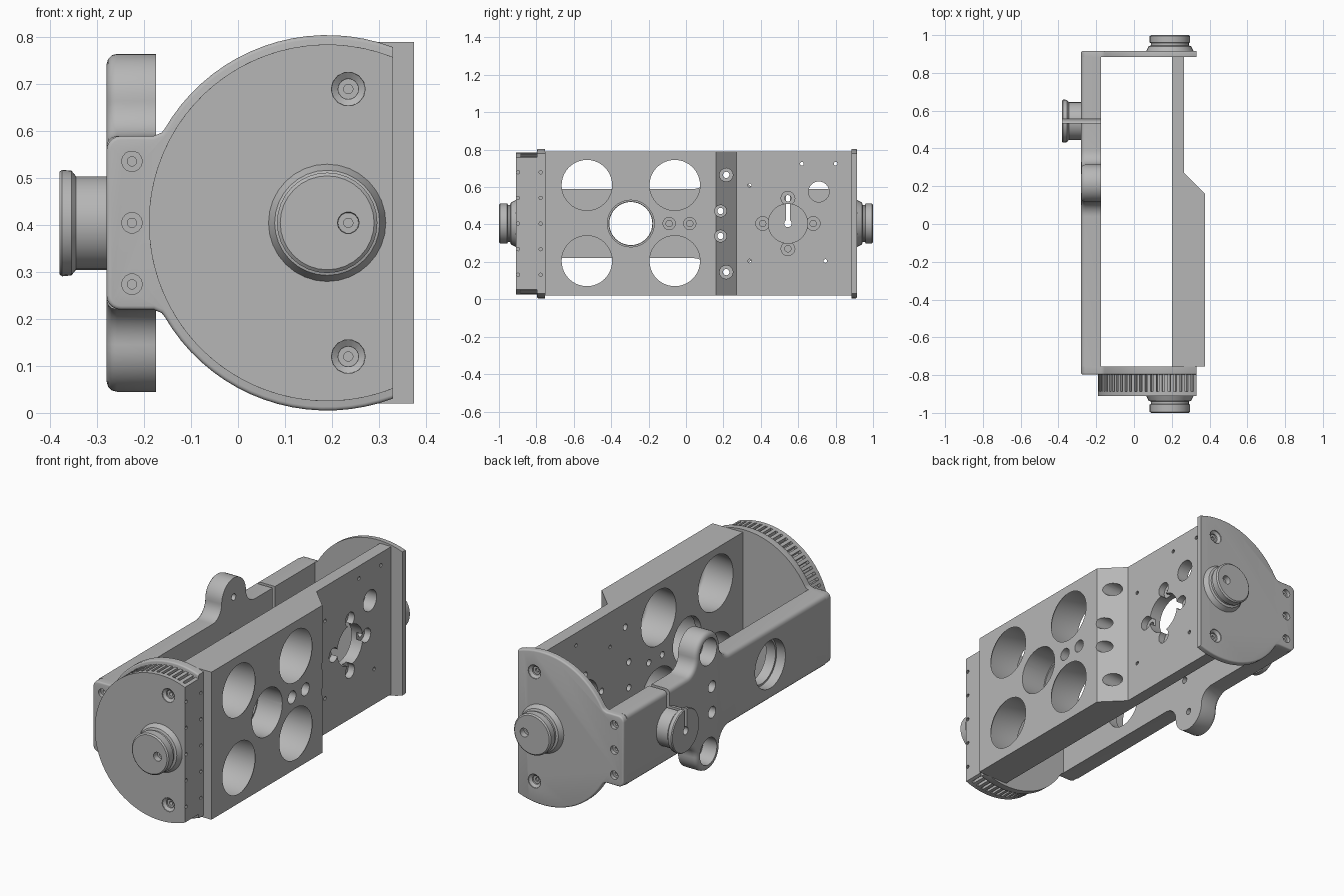
import bpy, bmesh, math
from mathutils import Vector

if "Cube" in bpy.data.objects:
    bpy.data.objects.remove(bpy.data.objects["Cube"], do_unlink=True)

grey = bpy.data.materials.new("machined grey")
grey.use_nodes = True
grey.diffuse_color = (0.47, 0.47, 0.47, 1)
grey.node_tree.nodes["Principled BSDF"].inputs["Base Color"].default_value = grey.diffuse_color

MID = 0.405      # height of the symmetry plane
HUB_X = 0.19     # centre of the round end plates
FLAT_X = 0.33    # flat side of the round end plates


def make(name, bm):
    bmesh.ops.recalc_face_normals(bm, faces=bm.faces)
    mesh = bpy.data.meshes.new(name)
    bm.to_mesh(mesh)
    bm.free()
    mesh.materials.append(grey)
    obj = bpy.data.objects.new(name, mesh)
    bpy.context.collection.objects.link(obj)
    return obj


def activate(obj):
    bpy.ops.object.select_all(action='DESELECT')
    obj.select_set(True)
    bpy.context.view_layer.objects.active = obj


def prism(name, pts, axis, outer, inner, bevel=0, skip=None):
    """Extrude an outline along an axis, optionally rounding the outer rim."""
    bm = bmesh.new()

    def at(p, v):
        c = list(p)
        c.insert(axis, v)
        return c
    face = bm.faces.new([bm.verts.new(at(p, outer)) for p in pts])
    rim = [e for e in face.edges if not (skip and skip(e))]
    new = bmesh.ops.extrude_face_region(bm, geom=[face], use_keep_orig=True)["geom"]
    shift = at((0, 0), inner - outer)
    bmesh.ops.translate(bm, verts=[g for g in new if isinstance(g, bmesh.types.BMVert)], vec=shift)
    bmesh.ops.recalc_face_normals(bm, faces=bm.faces)
    if bevel:
        bmesh.ops.bevel(bm, geom=rim, offset=bevel, segments=3, profile=0.5, affect='EDGES')
    return make(name, bm)


def lathe(bm, profile, origin, axis, seg=24):
    """Add a closed turned solid; profile holds (distance along axis, radius)."""
    rot = Vector((0, 0, 1)).rotation_difference(Vector(axis)).to_matrix()
    rings = []
    for t, r in profile:
        ring = []
        for i in range(seg):
            a = math.tau * i / seg
            ring.append(bm.verts.new(Vector(origin) + rot @ Vector((r * math.cos(a), r * math.sin(a), t))))
        rings.append(ring)
    for p, q in zip(rings, rings[1:]):
        for i in range(seg):
            j = (i + 1) % seg
            bm.faces.new((p[i], p[j], q[j], q[i]))
    bm.faces.new(rings[0][::-1])
    bm.faces.new(rings[-1])


def cut(targets, bm):
    """Subtract the solids in bm from every target."""
    cutter = make("cutter", bm)
    cutter.hide_render = True
    for obj in targets:
        activate(obj)
        mod = obj.modifiers.new("cut", 'BOOLEAN')
        mod.operation, mod.solver, mod.object = 'DIFFERENCE', 'EXACT', cutter
        mod.use_self = True
        bpy.ops.object.modifier_apply(modifier=mod.name)
    bpy.data.objects.remove(cutter, do_unlink=True)


def arc(cx, cy, r, a0, a1, n):
    angles = [math.radians(a0 + (a1 - a0) * i / n) for i in range(n + 1)]
    return [(cx + r * math.cos(a), cy + r * math.sin(a)) for a in angles]


def mirrored(half):
    """Close an upper half outline with its reflection below the middle."""
    return half + [(u, 2 * MID - v) for u, v in reversed(half)]


def bore(depth, r_big, r_small, through):
    return [(-0.02, r_big), (depth, r_big), (depth, r_small), (through, r_small)]


# Thick side plate with a stepped outline
side = prism("side_plate", [(0.2, -0.755), (0.375, -0.755), (0.375, 0.16), (0.265, 0.27),
                            (0.265, 0.885), (0.2, 0.885)], 2, 0.02, 0.79)
holes = bmesh.new()
for y in (-0.53, -0.06):
    for z in (0.61, 0.205):
        flare = [(0.02 * math.sin(a), 0.157 - 0.02 * math.cos(a)) for a in (1.57, 1.05, 0.52, 0)]
        rounded = [(-0.02, 0.158)] + [(0.02 - t, 0.155 - (r - 0.137)) for t, r in flare] + [(0.3, 0.135)]
        lathe(holes, rounded, (0.375, y, z), (-1, 0, 0), 40)
lathe(holes, bore(0.14, 0.125, 0.117, 0.3), (0.375, -0.295, MID), (-1, 0, 0), 40)
for y in (-0.09, 0.02):
    lathe(holes, bore(0.08, 0.033, 0.017, 0.3), (0.375, y, MID), (-1, 0, 0), 16)
for y, dz, r in ((0.215, 0.26, 0.036), (0.185, 0.067, 0.032)):
    for s in (-1, 1):
        lathe(holes, bore(0.13, r, 0.017, 0.3), (0.375, y, MID + s * dz), (-1, 0, 0), 16)
lathe(holes, [(-0.1, 0.105), (0.2, 0.105)], (0.265, 0.545, MID), (-1, 0, 0), 40)
for dy, dz in ((1, 0), (-1, 0), (0, 1), (0, -1)):
    lathe(holes, bore(0.035, 0.037, 0.017, 0.2), (0.265, 0.545 + 0.135 * dy, MID + 0.135 * dz), (-1, 0, 0), 16)
lathe(holes, [(-0.1, 0.055), (0.2, 0.055)], (0.265, 0.71, 0.575), (-1, 0, 0), 24)
for y, z in ((0.34, 0.61), (0.34, 0.205), (0.62, 0.725), (0.8, 0.725), (0.745, 0.205)):
    lathe(holes, [(-0.1, 0.01), (0.2, 0.01)], (0.265, y, z), (-1, 0, 0), 10)
cut([side], holes)

# Narrow bar with two round ears, rounded along its outer rim
BACK, FRONT = 0.885, -0.755
top = [(FRONT, 0.59)] + arc(0.04, 0.665, 0.075, -90, -5, 8) + arc(0.215, 0.665, 0.1, 180, 0, 20)
top += arc(0.39, 0.665, 0.075, 185, 270, 8) + [(BACK, 0.59)]
bar = prism("eared_bar", mirrored(top), 0, -0.28, -0.175, 0.022,
            lambda e: abs(e.verts[0].co.y - e.verts[1].co.y) < 1e-5 and abs(e.verts[0].co.z - e.verts[1].co.z) > 0.2)

# Flanged boss on the bar
bm = bmesh.new()
lathe(bm, [(0, 0.1), (0.065, 0.1), (0.075, 0.112), (0.095, 0.114), (0.1, 0.11)], (-0.28, 0.545, MID), (-1, 0, 0), 32)
boss = make("clamp_boss", bm)

holes = bmesh.new()
lathe(holes, bore(0.05, 0.125, 0.115, 0.2), (-0.28, -0.295, MID), (1, 0, 0), 40)
for s in (-1, 1):
    lathe(holes, bore(0.08, 0.07, 0.017, 0.2), (-0.28, 0.215, MID + s * 0.26), (1, 0, 0), 24)
    lathe(holes, bore(0.05, 0.03, 0.017, 0.2), (-0.28, 0.185, MID + s * 0.067), (1, 0, 0), 16)
cut([bar], holes)
holes = bmesh.new()
lathe(holes, [(-0.2, 0.02), (0.3, 0.02)], (-0.28, 0.545, MID), (1, 0, 0), 16)
cut([bar, boss], holes)
holes = bmesh.new()
bmesh.ops.create_cube(holes, size=1)
bmesh.ops.scale(holes, verts=holes.verts, vec=(0.3, 0.02, 0.22))
bmesh.ops.translate(holes, verts=holes.verts, vec=(-0.28, 0.545, MID + 0.11))
cut([bar, boss], holes)


# Round end plates with a tab
def round_outline(r, end=180, n=24):
    start = math.degrees(math.acos((FLAT_X - HUB_X) / r))
    return arc(HUB_X, MID, r, start, end, n)


tab = [(-0.163, 0.597), (-0.18, 0.59)] + arc(-0.25, 0.56, 0.03, 90, 180, 5)
plate_outline = mirrored(round_outline(0.4, 150, 18) + tab)


def on_flat(e):
    return all(v.co.x > FLAT_X - 0.001 for v in e.verts)


front = prism("front_plate", plate_outline, 1, -0.797, FRONT, 0.008, on_flat)
back = prism("back_plate", plate_outline, 1, 0.915, BACK, 0.008, on_flat)

# Toothed drum and its cap in front of the front plate
teeth = []
span = round_outline(0.38, 180, 24)
first = math.degrees(math.acos((FLAT_X - HUB_X) / 0.38))
count = 24
step = (180 - first) / count
for i in range(count):
    a = first + i * step
    teeth += arc(HUB_X, MID, 0.38, a, a + step * 0.55, 1)
    teeth += arc(HUB_X, MID, 0.36, a + step * 0.6, a + step * 0.95, 1)
drum = prism("toothed_drum", mirrored(teeth), 1, -0.886, -0.797)
cap = prism("drum_cap", mirrored(span[:-1] + [(HUB_X - 0.38, MID + 0.01)]), 1, -0.91, -0.886)

# Screw holes in the end plates
for s, face, tab_face, parts in ((-1, -0.91, -0.797, [cap, drum]), (1, 0.915, 0.915, [back])):
    holes = bmesh.new()
    for dz in (-0.285, 0.285):
        profile = [(-0.01, 0.037), (0.004, 0.036), (0.014, 0.022), (0.022, 0.022), (0.022, 0.01), (0.08, 0.01)]
        lathe(holes, profile, (0.235, face, MID + dz), (0, -s, 0), 14)
    cut(parts, holes)
    holes = bmesh.new()
    for dz in (-0.131, 0, 0.131):
        lathe(holes, bore(0.02, 0.022, 0.01, 0.08), (-0.226, tab_face, MID + dz), (0, -s, 0), 14)
    cut([back if s > 0 else front], holes)

# Pin holes in the flat side of the drum cap and front plate
for obj, y in ((cap, -0.898), (front, -0.777)):
    holes = bmesh.new()
    for i in range(-2, 3):
        lathe(holes, [(-0.02, 0.009), (0.04, 0.009)], (FLAT_X, y, MID + i * 0.137), (-1, 0, 0), 10)
    cut([obj], holes)

# Grooved pivot hubs at both ends
for name, s, base in (("front_hub", -1, 0.91), ("back_hub", 1, 0.915)):
    bm = bmesh.new()
    end = 1 - base
    lathe(bm, [(0, 0.125), (0.014, 0.118), (0.026, 0.112), (0.03, 0.1), (0.042, 0.1), (0.046, 0.107),
               (end - 0.006, 0.107), (end, 0.1)], (HUB_X, s * base, MID), (0, s, 0), 32)
    hub = make(name, bm)
    holes = bmesh.new()
    lathe(holes, [(-0.02, 0.024), (0.03, 0.022), (0.03, 0.01), (0.06, 0.01)], (0.235, s, MID), (0, -s, 0), 14)
    cut([hub], holes)

for obj in (side, bar, boss, front, back, drum, cap, *[bpy.data.objects[n] for n in ("front_hub", "back_hub")]):
    activate(obj)
    bpy.ops.object.shade_smooth_by_angle(angle=math.radians(32))
